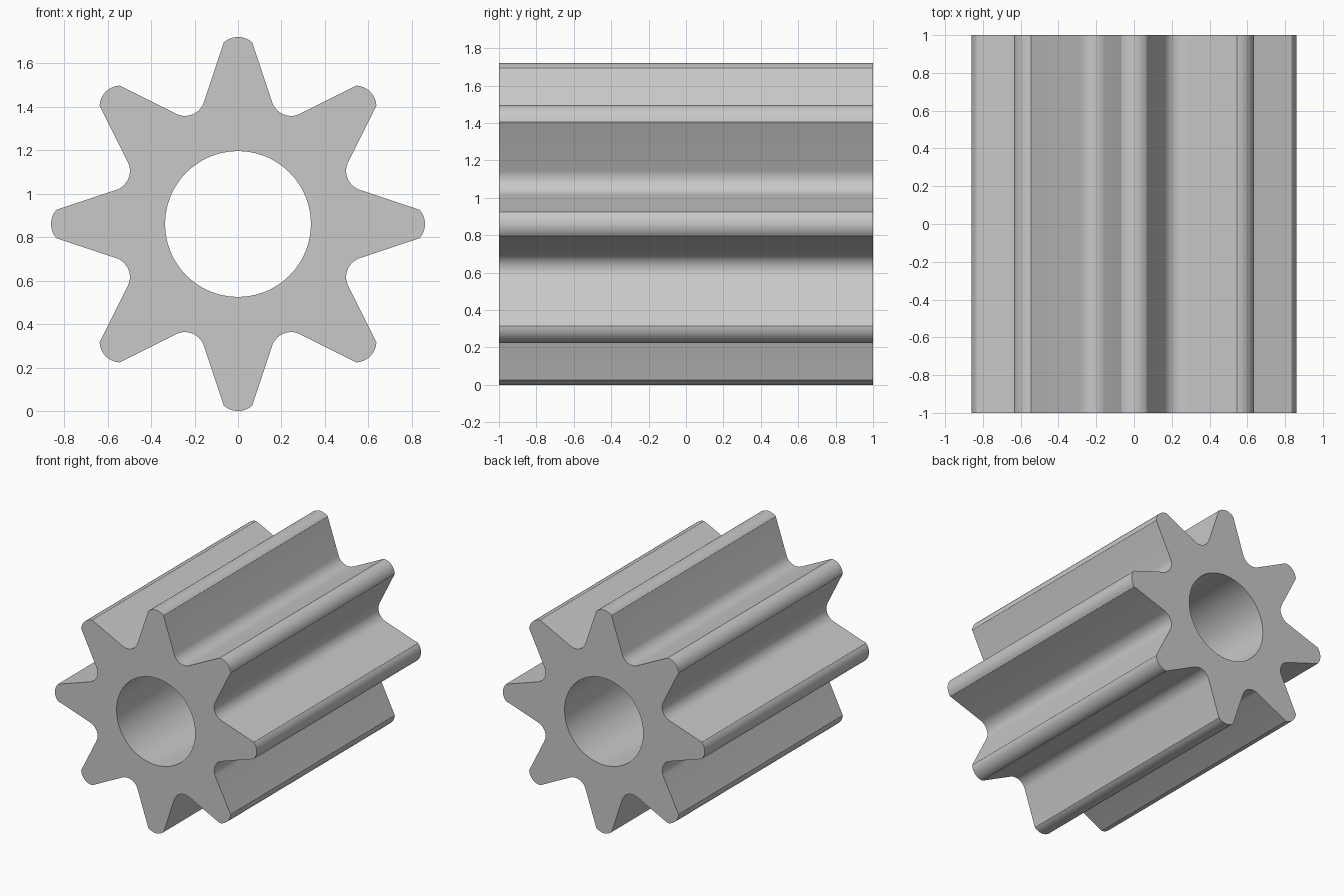
import bpy
import bmesh
from math import sin, cos, tan, asin, atan2, pi, radians
from mathutils import Vector

if "Cube" in bpy.data.objects:
    bpy.data.objects.remove(bpy.data.objects["Cube"])

TEETH = 8
TIP_R = 0.86          # centre to tooth tip, also the axis height
HOLE_R = 0.335
HALF_LEN = 1.0
CORNER = Vector((0.065, 0.835))   # where the tip arc meets the flank
FLANK = atan2(1, 3)               # slope of the flank from the tooth axis
FILLET_R = 0.092
TIP_STEPS, FILLET_STEPS = 8, 10


def polar(r, a):
    """Point at radius r, angle a measured clockwise from straight up."""
    return Vector((r * sin(a), r * cos(a)))


def tooth_profile():
    """Tip arc of one tooth followed by the rounded valley next to it."""
    half = pi / TEETH
    sag = TIP_R - CORNER.y
    arc_r = (CORNER.x ** 2 + sag ** 2) / (2 * sag)
    sweep = asin(CORNER.x / arc_r)
    centre = Vector((0, TIP_R - arc_r))
    pts = [centre + polar(arc_r, sweep * (2 * i / TIP_STEPS - 1))
           for i in range(TIP_STEPS + 1)]
    # valley: fillet tangent to both neighbouring flanks
    k = tan(half)
    t = (k * CORNER.y - CORNER.x) / (sin(FLANK) + k * cos(FLANK))
    meet = CORNER + t * Vector((sin(FLANK), -cos(FLANK)))
    opening = half + FLANK
    centre = polar(meet.length + FILLET_R / sin(opening), half)
    sweep = pi / 2 - opening
    pts += [centre - polar(FILLET_R, half + sweep * (1 - 2 * i / FILLET_STEPS))
            for i in range(FILLET_STEPS + 1)]
    return pts


# Fillet points run away from the tooth they start at
def ordered_profile():
    pts = tooth_profile()
    tip, valley = pts[:TIP_STEPS + 1], pts[TIP_STEPS + 1:]
    valley.sort(key=lambda p: atan2(p.x, p.y))
    return tip + valley


# Outline of the whole gear and a matching, evenly spaced bore circle
profile = ordered_profile()
outer = []
for n in range(TEETH):
    a = 2 * pi * n / TEETH
    outer += [polar(p.length, atan2(p.x, p.y) + a) for p in profile]
count = len(outer)
inner = [polar(HOLE_R, 2 * pi * (i - TIP_STEPS / 2) / count) for i in range(count)]

# Four loops of vertices joined by quads all round
bm = bmesh.new()
loops = [[bm.verts.new((p.x, y, p.y + TIP_R)) for p in ring]
         for ring, y in ((outer, -HALF_LEN), (outer, HALF_LEN),
                         (inner, HALF_LEN), (inner, -HALF_LEN))]
for a, b in zip(loops, loops[1:] + loops[:1]):
    for i in range(count):
        j = (i + 1) % count
        bm.faces.new((a[i], a[j], b[j], b[i]))
bmesh.ops.recalc_face_normals(bm, faces=bm.faces)

mesh = bpy.data.meshes.new("gear_body")
bm.to_mesh(mesh)
bm.free()
gear = bpy.data.objects.new("gear_body", mesh)
bpy.context.collection.objects.link(gear)

# Plain grey material
grey = bpy.data.materials.new("plain grey")
grey.use_nodes = True
colour = (0.58, 0.58, 0.58, 1)
grey.diffuse_color = colour
grey.node_tree.nodes["Principled BSDF"].inputs["Base Color"].default_value = colour
mesh.materials.append(grey)

bpy.ops.object.select_all(action="DESELECT")
gear.select_set(True)
bpy.context.view_layer.objects.active = gear
bpy.ops.object.shade_smooth_by_angle(angle=radians(25))
